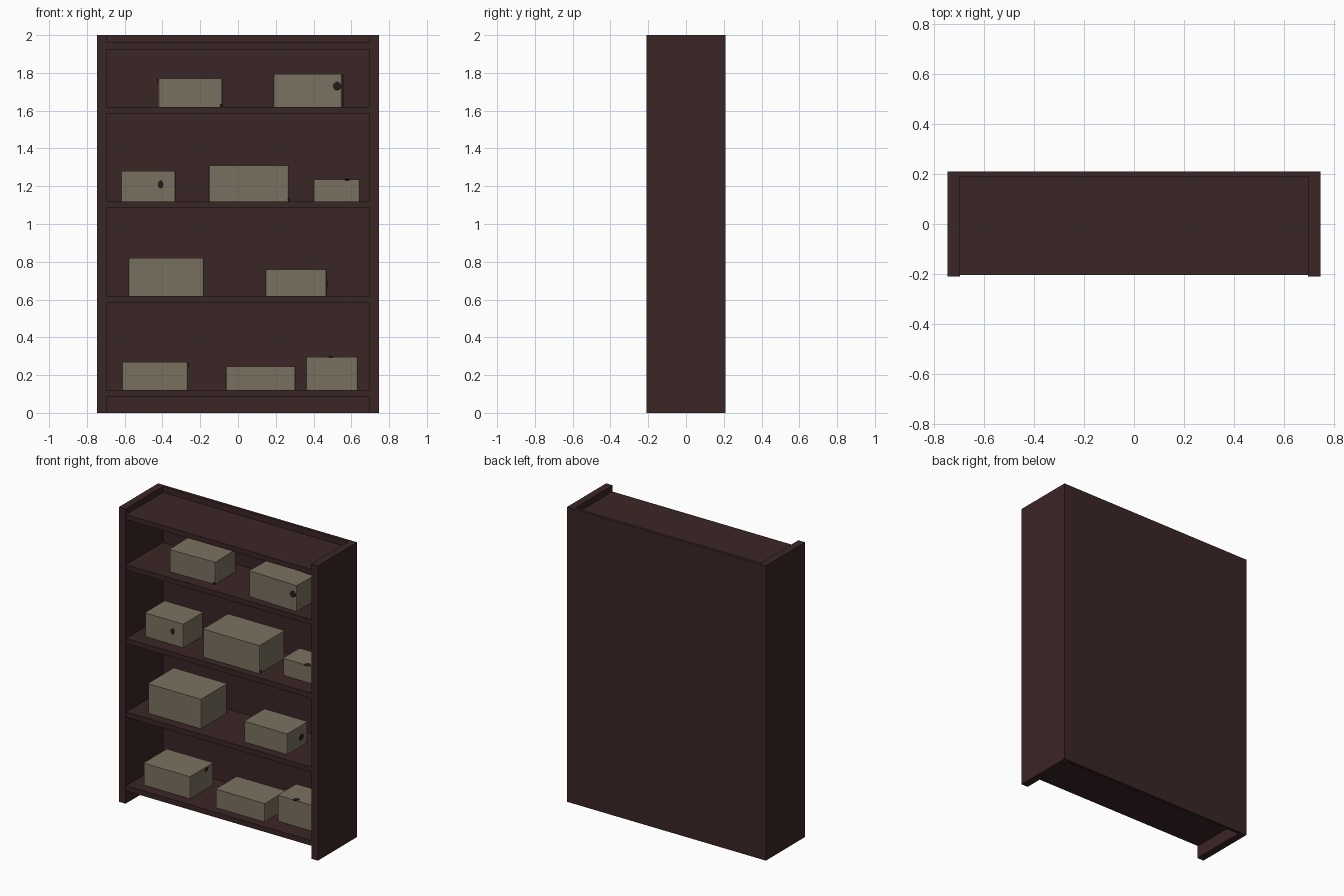
import bpy
import math
from mathutils import Vector

if "Cube" in bpy.data.objects:
    bpy.data.objects.remove(bpy.data.objects["Cube"], do_unlink=True)


def make_material(name, colour):
    mat = bpy.data.materials.new(name)
    mat.use_nodes = True
    mat.diffuse_color = (*colour, 1)
    mat.node_tree.nodes["Principled BSDF"].inputs["Base Color"].default_value = (*colour, 1)
    return mat


wood = make_material("dark_wood", (0.044, 0.019, 0.019))
card = make_material("box_beige", (0.195, 0.165, 0.118))
dark = make_material("knob_dark", (0.020, 0.011, 0.010))


def block(name, low, high, mat, turn=0):
    """Box between two corners, optionally turned about its own vertical axis."""
    low, high = Vector(low), Vector(high)
    bpy.ops.mesh.primitive_cube_add(size=1, location=(low + high) / 2)
    ob = bpy.context.object
    ob.name = name
    ob.scale = high - low
    bpy.ops.object.transform_apply(location=False, rotation=False, scale=True)
    ob.rotation_euler.z = math.radians(turn)
    ob.data.materials.append(mat)
    return ob


def chamfer_uprights(ob, width):
    """Chamfer only the vertical edges."""
    weights = ob.data.attributes.new("bevel_weight_edge", "FLOAT", "EDGE")
    for edge in ob.data.edges:
        a, b = (ob.data.vertices[i].co for i in edge.vertices)
        weights.data[edge.index].value = 1.0 if abs(a.z - b.z) > 0.01 else 0.0
    bevel = ob.modifiers.new("corner_chamfer", "BEVEL")
    bevel.limit_method = "WEIGHT"
    bevel.width = width
    bevel.segments = 2


def knob(name, centre, size):
    """Small flattened dark button on a box."""
    bpy.ops.mesh.primitive_uv_sphere_add(segments=10, ring_count=6, radius=1, location=centre)
    ob = bpy.context.object
    ob.name = name
    ob.scale = size
    ob.data.materials.append(dark)


# Cabinet frame
X, Y, WALL = 0.747, 0.21, 0.05
INNER = X - WALL
for side, s in (("left", 1), ("right", -1)):
    xs = sorted((s * INNER, s * X))
    block(f"{side}_side_panel", (xs[0], -Y, 0), (xs[1], Y, 2), wood)
block("back_panel", (-INNER, 0.19, 0), (INNER, Y, 2), wood)

# Shelves and top board, given by their upper faces
for name, top in (("bottom_shelf", 0.12), ("lower_shelf", 0.62), ("middle_shelf", 1.12),
                  ("upper_shelf", 1.62), ("top_board", 1.96)):
    block(name, (-INNER, -0.205, top - 0.035), (INNER, 0.19, top), wood)

# Storage boxes: shelf height, then (left x, right x, front y, back y, height, turn)
rows = {
    0.12: [(-0.615, -0.265, -0.135, 0.115, 0.15, 0),
           (-0.065, 0.305, -0.148, 0.08, 0.125, 0),
           (0.36, 0.635, -0.09, 0.11, 0.175, 0)],
    0.62: [(-0.58, -0.18, -0.14, 0.14, 0.2, 0),
           (0.145, 0.47, -0.143, 0.077, 0.14, 0)],
    1.12: [(-0.62, -0.33, -0.115, 0.1, 0.16, 0),
           (-0.155, 0.27, -0.155, 0.115, 0.19, 0),
           (0.4, 0.645, -0.09, 0.09, 0.115, 0)],
    1.62: [(-0.425, -0.085, -0.13, 0.1, 0.15, 1.5),
           (0.19, 0.555, -0.155, 0.025, 0.175, -2)],
}
for row, (z, boxes) in enumerate(rows.items(), 1):
    for n, (x0, x1, y0, y1, h, turn) in enumerate(boxes, 1):
        ob = block(f"storage_box_{row}_{n}", (x0, y0, z), (x1, y1, z + h), card, turn)
        chamfer_uprights(ob, 0.01)

# Buttons on the box fronts, sides and upper edges
FRONT, SIDE, TOP = (0.024, 0.005, 0.022), (0.005, 0.026, 0.02), (0.02, 0.02, 0.005)
for n, (centre, size) in enumerate((
        ((0.525, -0.162, 1.73), FRONT),
        ((-0.41, -0.115, 1.21), (0.016, 0.005, 0.02)),
        ((0.578, -0.08, 1.235), TOP),
        ((0.47, 0.007, 0.68), SIDE),
        ((-0.265, 0.04, 0.252), (0.005, 0.018, 0.013)),
        ((0.49, -0.075, 0.295), TOP),
        ((-0.418, -0.11, 1.755), (0.01, 0.012, 0.014)),
        ((-0.088, -0.13, 1.628), (0.008, 0.008, 0.008)),
        ((0.267, -0.14, 1.13), (0.007, 0.016, 0.008))), 1):
    knob(f"box_button_{n}", centre, size)
